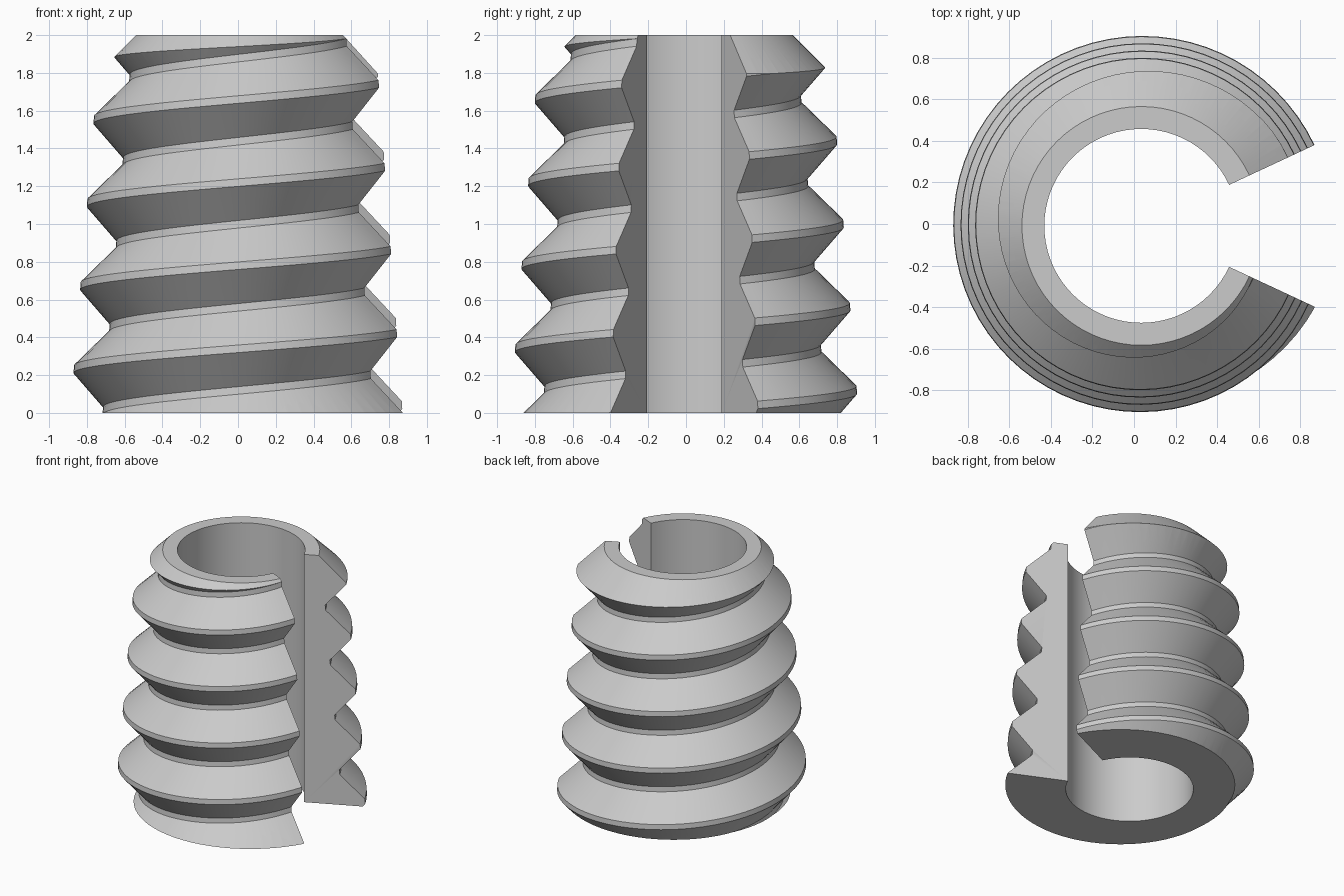
import bpy, bmesh, math

cube = bpy.data.objects.get("Cube")
if cube:
    bpy.data.objects.remove(cube, do_unlink=True)

CENTRE = (0.035, -0.009, 0)
HEIGHT, PITCH, BORE = 2.0, 0.44, 0.467
GAP = 25          # half angle of the slot, in degrees
STEP = 5          # degrees per segment

metal = bpy.data.materials.new("plain grey")
metal.use_nodes = True
grey = (0.6, 0.6, 0.6, 1)
metal.diffuse_color = grey
metal.node_tree.nodes["Principled BSDF"].inputs["Base Color"].default_value = grey


def sweep(name, section, start, end):
    """Turn a closed (radius, z) section around the axis and cap both ends."""
    bm = bmesh.new()
    rings = []
    for deg in range(start, end + 1, STEP):
        a = math.radians(deg)
        rings.append([bm.verts.new((r * math.cos(a), r * math.sin(a), z))
                      for r, z in section(deg)])
    n = len(rings[0])
    for p, q in zip(rings, rings[1:]):
        for i in range(n):
            j = (i + 1) % n
            bm.faces.new((p[i], q[i], q[j], p[j]))
    bm.faces.new(rings[0])
    bm.faces.new(rings[-1][::-1])
    bmesh.ops.recalc_face_normals(bm, faces=bm.faces)
    bmesh.ops.triangulate(bm, faces=bm.faces)
    mesh = bpy.data.meshes.new(name)
    bm.to_mesh(mesh)
    bm.free()
    mesh.materials.append(metal)
    obj = bpy.data.objects.new(name, mesh)
    obj.location = CENTRE
    bpy.context.collection.objects.link(obj)
    return obj


def thread_section(deg):
    """Tapered thread profile, climbing one pitch per turn."""
    points = []
    for turn in range(-2, 6):
        crest = 0.232 + PITCH * (turn + (deg - 180) / 360)
        for dz, radius in ((-0.02, 0.923), (0.02, 0.923), (0.20, 0.752), (0.24, 0.752)):
            z = crest + dz
            points.append((radius - 0.08 * z, z))
    return points + [(0.3, points[-1][1]), (0.3, points[0][1])]


def envelope_section(deg):
    """Bore, flat ends and the chamfer at the top."""
    return [(BORE, 0), (1.2, 0), (1.2, HEIGHT - 0.625), (0.575, HEIGHT), (BORE, HEIGHT)]


# Threaded sleeve, trimmed to its bore, slot, ends and chamfer
sleeve = sweep("threaded_sleeve", thread_section, GAP - STEP, 360 - GAP + STEP)
envelope = sweep("trim_envelope", envelope_section, GAP, 360 - GAP)
envelope.hide_render = True

trim = sleeve.modifiers.new("trim", 'BOOLEAN')
trim.operation = 'INTERSECT'
trim.solver = 'EXACT'
trim.object = envelope
bpy.ops.object.select_all(action='DESELECT')
sleeve.select_set(True)
bpy.context.view_layer.objects.active = sleeve
bpy.ops.object.modifier_apply(modifier=trim.name)
bpy.data.objects.remove(envelope, do_unlink=True)

# Smooth round surfaces with crisp thread edges
bpy.ops.object.shade_smooth_by_angle(angle=math.radians(25))
